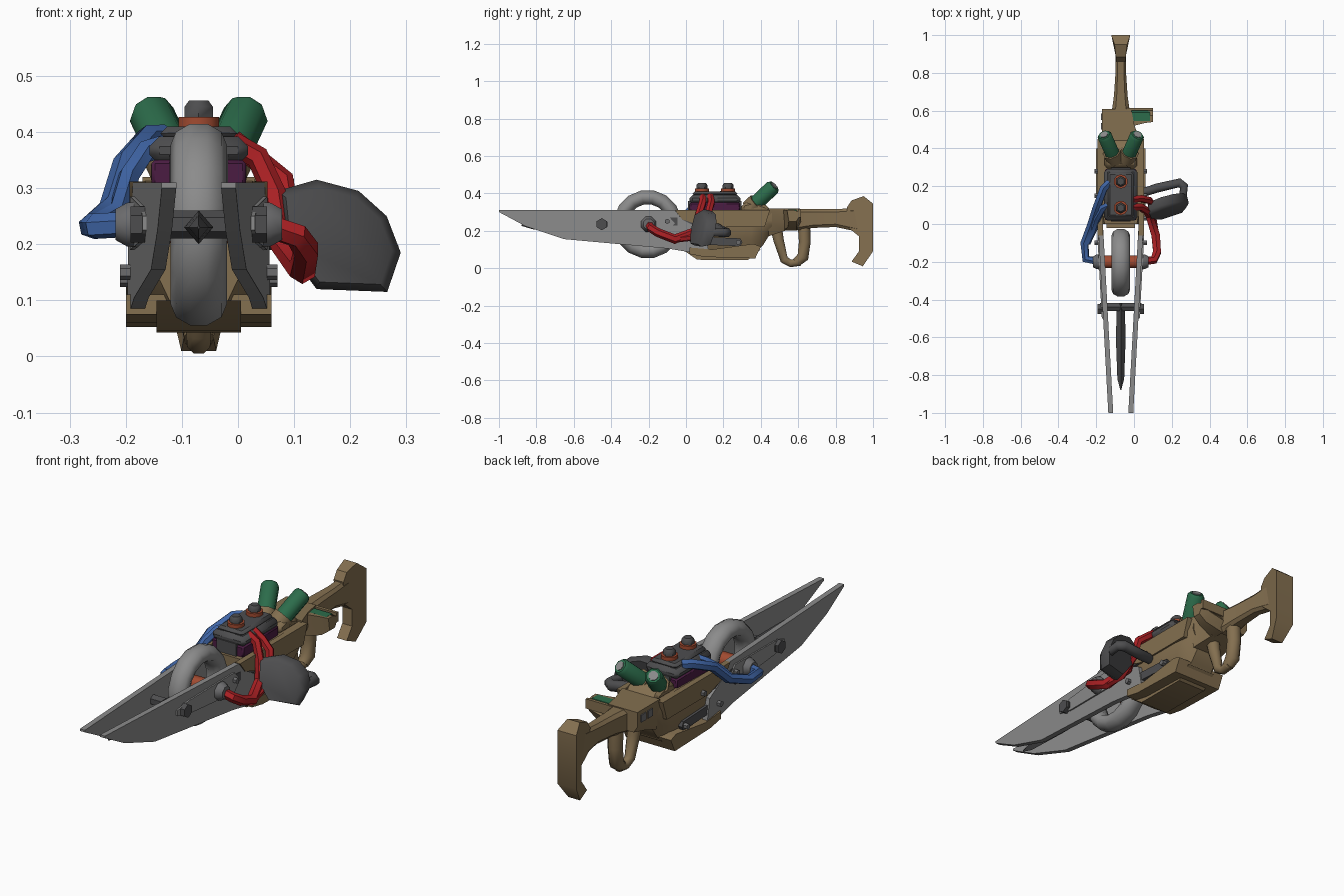
import bpy, bmesh, math
from mathutils import Vector

if "Cube" in bpy.data.objects:
    bpy.data.objects.remove(bpy.data.objects["Cube"])

CX = -0.07  # centre plane of the tool


def material(name, col):
    m = bpy.data.materials.new(name)
    m.diffuse_color = (*col, 1)
    m.use_nodes = True
    m.node_tree.nodes["Principled BSDF"].inputs["Base Color"].default_value = m.diffuse_color
    return m


STEEL = material("steel_grey", (0.26, 0.26, 0.26))
DARK = material("dark_grey", (0.075, 0.075, 0.078))
BROWN = material("brown", (0.23, 0.16, 0.08))
RED = material("red", (0.42, 0.015, 0.018))
BLUE = material("blue", (0.05, 0.13, 0.38))
GREEN = material("green", (0.025, 0.15, 0.07))
ORANGE = material("rust_orange", (0.36, 0.07, 0.03))
PURPLE = material("purple", (0.07, 0.012, 0.055))
MID = material("mid_grey", (0.15, 0.15, 0.155))


def finish(name, bm, mat, bevel=0.0, angle=35):
    bmesh.ops.recalc_face_normals(bm, faces=bm.faces)
    me = bpy.data.meshes.new(name)
    bm.to_mesh(me)
    bm.free()
    me.materials.append(mat)
    ob = bpy.data.objects.new(name, me)
    bpy.context.collection.objects.link(ob)
    if bevel:
        b = ob.modifiers.new("bevel", 'BEVEL')
        b.width, b.segments, b.limit_method = bevel, 1, 'ANGLE'
    bpy.ops.object.select_all(action='DESELECT')
    ob.select_set(True)
    bpy.context.view_layer.objects.active = ob
    bpy.ops.object.shade_smooth_by_angle(angle=math.radians(angle))
    return ob


def loft(name, rings, mat, bevel=0.0, angle=35):
    """Skin a list of equal-sized point rings and cap both ends."""
    bm = bmesh.new()
    vs = [[bm.verts.new(p) for p in r] for r in rings]
    n = len(vs[0])
    for a, b in zip(vs, vs[1:]):
        for i in range(n):
            j = (i + 1) % n
            bm.faces.new((a[i], a[j], b[j], b[i]))
    bm.faces.new(vs[0])
    bm.faces.new(vs[-1])
    return finish(name, bm, mat, bevel, angle)


def prism(name, pts, x0, x1, mat, bevel=0.0):
    """Extrude a y,z profile in x; x0 and x1 may be functions of y."""
    f0 = x0 if callable(x0) else lambda y: x0
    f1 = x1 if callable(x1) else lambda y: x1
    return loft(name, [[(f(y), y, z) for y, z in pts] for f in (f0, f1)], mat, bevel)


def box(name, x, y, z, mat, bevel=0.0):
    return prism(name, [(y[0], z[0]), (y[1], z[0]), (y[1], z[1]), (y[0], z[1])], x[0], x[1], mat, bevel)


def tube(name, pts, r, mat, n=6, angle=50):
    """Sweep an n-sided section along a path; r may vary per point."""
    pts = [Vector(p) for p in pts]
    rs = r if isinstance(r, (list, tuple)) else [r] * len(pts)
    segs = [(b - a).normalized() for a, b in zip(pts, pts[1:])]
    side = segs[0].cross(Vector((0, 0, 1)))
    if side.length < 0.1:
        side = Vector((1, 0, 0))
    side.normalize()
    prev, rings = segs[0], []
    for i, p in enumerate(pts):
        t = (segs[max(i - 1, 0)] + segs[min(i, len(segs) - 1)]).normalized()
        side = prev.rotation_difference(t) @ side
        prev = t
        up = t.cross(side)
        rings.append([p + rs[i] * (side * math.cos(a) + up * math.sin(a))
                      for a in (2 * math.pi * (k + 0.5) / n for k in range(n))])
    return loft(name, rings, mat, 0, angle)


# Twin blades, splayed outwards towards the rear
BLADE = [(-1, .31), (-.06, .31), (-.02, .26), (.1, .2), (.12, .1), (.02, .085), (-.1, .105),
         (-.65, .155), (-.86, .225), (-1, .3)]
PLATE = [(-.5, .25), (-.42, .268), (-.1, .285), (-.06, .24), (-.1, .19), (-.42, .205), (-.5, .225)]


def splay(s, off):
    return lambda y: CX + s * (0.052 + 0.06 * (y + 1) / 1.1 + off)


for s, tag in ((-1, "left"), (1, "right")):
    prism(f"blade_{tag}", BLADE, splay(s, -.012), splay(s, .014), STEEL)
    prism(f"blade_stiffener_{tag}", PLATE, splay(s, .01), splay(s, .021), STEEL)
    # Pivot nuts, axle hub and linkage bars
    tube(f"front_nut_{tag}", [(CX + s * .08, -.45, .235), (CX + s * .122, -.45, .235)], .032, DARK)
    tube(f"axle_hub_{tag}", [(CX + s * .1, -.2, .235), (CX + s * .128, -.2, .235), (CX + s * .148, -.2, .235)],
         [.045, .042, .03], MID, 8)
    for nm, ya, yb, za, zb, xo in (("upper", -.1, .15, .25, .245, .118), ("lower", .03, .28, .15, .138, .12)):
        w = .021
        prof = [(ya - w, za), (ya - w / 2, za + w), (yb + w / 2, zb + w), (yb + w, zb),
                (yb + w / 2, zb - w), (ya - w / 2, za - w)]
        prism(f"{nm}_link_{tag}", prof, CX + s * .1, CX + s * xo, DARK)
        for y, z in ((ya, za), (yb, zb)):
            tube(f"{nm}_link_bolt_{tag}", [(CX + s * .11, y, z), (CX + s * (xo + .02), y, z)], .014, MID)

# Crossbar and centre spike
tube("crossbar", [(CX - .11, -.44, .235), (CX + .11, -.44, .235)], .025, DARK)
loft("centre_spike", [[(CX - w, y, .23), (CX, y, .23 + h), (CX + w, y, .23), (CX, y, .23 - h)]
                      for y, w, h in ((-.42, .02, .03), (-.6, .026, .03), (-.82, .018, .022), (-.88, .002, .004))], DARK)

# Wheel ring and axle
bm = bmesh.new()
N, M = 16, 10
grid = [[bm.verts.new((CX + .05 * math.cos(b), -.205 + (.145 + .04 * math.sin(b)) * math.cos(a),
                       .235 + (.145 + .04 * math.sin(b)) * math.sin(a)))
         for b in (2 * math.pi * j / M for j in range(M))]
        for a in (2 * math.pi * (i + .5) / N for i in range(N))]
for i in range(N):
    for j in range(M):
        bm.faces.new((grid[i][j], grid[(i + 1) % N][j], grid[(i + 1) % N][(j + 1) % M], grid[i][(j + 1) % M]))
finish("wheel_ring", bm, STEEL, 0, 60)
tube("wheel_axle", [(CX - .115, -.2, .235), (CX + .115, -.2, .235)], .036, ORANGE, 8)

# Main body shell
loft("body_shell", [[(CX - w * .9, y, zt), (CX + w * .9, y, zt), (CX + w, y, zt - .06), (CX + w * .9, y, (zt + zb) / 2 - .03),
                     (CX + w * .55, y, zb), (CX - w * .55, y, zb), (CX - w * .9, y, (zt + zb) / 2 - .03), (CX - w, y, zt - .06)]
                    for y, w, zt, zb in ((0, .095, .3, .1), (.12, .118, .305, .06), (.35, .118, .31, .06),
                                         (.41, .112, .31, .12), (.46, .1, .315, .2))], BROWN)
for s in (-1, 1):
    prism("body_cheek", [(-.06, .312), (.45, .312), (.42, .22), (.1, .22), (-.02, .26)], CX + s * .095, CX + s * .123, BROWN)
base = [(.02, .075), (.1, .06), (.37, .052), (.4, .115), (.36, .13), (.14, .1), (.02, .11)]
prism("base_flange", base, CX - .13, CX + .13, BROWN)
prism("base_keel", [(-.02, .1), (.06, .045), (.33, .043), (.4, .1)], CX - .075, CX + .075, BROWN)
prism("rear_cowl", [(.29, .3), (.3, .345), (.36, .36), (.43, .335), (.46, .3)], CX - .085, CX + .085, BROWN, .015)

# Engine block with purple skirt and filler caps
box("engine_skirt", (CX - .084, CX + .084), (.02, .29), (.295, .35), PURPLE, .006)
box("engine_front_pillar", (CX - .052, CX + .052), (.012, .298), (.295, .36), DARK)
box("engine_block", (CX - .088, CX + .088), (.018, .292), (.342, .392), DARK, .018)
box("engine_cover", (CX - .068, CX + .068), (.035, .275), (.385, .41), DARK, .012)
for y in (.085, .225):
    tube("cap_collar", [(CX, y, .4), (CX, y, .427)], .038, ORANGE, 10)
    tube("cap", [(CX, y, .425), (CX, y, .445), (CX, y, .456)], [.029, .029, .02], DARK)

# Angled canisters in brown sockets
for s in (-1, 1):
    a, b = Vector((CX + s * .03, .34, .315)), Vector((CX + s * .088, .472, .44))
    tube("canister_socket", [a, a.lerp(b, .3)], .05, BROWN, 8)
    tube("canister", [a, a.lerp(b, .93), b], [.041, .041, .032], GREEN, 8)
    tube("canister_end", [a.lerp(b, .99), a.lerp(b, 1.02)], .022, STEEL, 8)

# Rear receiver, stock and shoulder butt
loft("receiver", [[(x0, y, .32), (x1, y, .32), (x1, y, .25), (x1 - .02, y, zb), (x0 + .02, y, zb), (x0, y, .25)]
                  for y, x0, x1, zb in ((.44, -.17, .03, .17), (.53, -.17, .0, .2), (.61, -.17, -.015, .22))], BROWN)
loft("stock_arm", [[(CX - w, y, zt - .015), (CX - w * .6, y, zt), (CX + w * .6, y, zt), (CX + w, y, zt - .015),
                    (CX + w, y, zb + .015), (CX + w * .6, y, zb), (CX - w * .6, y, zb), (CX - w, y, zb + .015)]
                   for y, w, zt, zb in ((.58, .05, .315, .2), (.68, .036, .315, .215), (.8, .028, .315, .22),
                                        (.94, .026, .325, .19))], BROWN)


def butt(s):
    return lambda y: CX + s * (.026 + .024 * max(0, (y - .93) / .07))


prism("shoulder_butt", [(.86, .325), (.885, .362), (.95, .385), (1, .345), (1, .09), (.945, .01), (.885, .035),
                        (.925, .09), (.925, .17), (.87, .215)], butt(-1), butt(1), BROWN)

# Grip loop
tube("grip", [(CX, .63, .24), (CX, .635, .14), (CX, .625, .06), (CX, .59, .03)], [.036, .034, .034, .026], BROWN, 8)
tube("trigger_guard", [(CX, .48, .23), (CX, .495, .15), (CX, .525, .045), (CX, .56, .025), (CX, .61, .035)],
     [.034, .03, .024, .022, .024], BROWN, 8)

# Side chute with green window, and vent slots opposite
loft("chute", [[(x, ya, .312), (x, .575, .312), (x, .615, zb + .045), (x, .59, zb), (x, ya + .01, zb)]
               for x, ya, zb in ((-.04, .51, .2), (.06, .535, .22), (.1, .54, .25))], BROWN)
loft("chute_window", [[(x, .545, .313), (x, .59, .313), (x, .612, .27)] for x in (-.02, .085)], GREEN)
box("chute_rim", (-.04, .1), (.6, .615), (.27, .316), BROWN)
for y in (.5, .55):
    box("vent_slot", (-.175, -.168), (y, y + .035), (.265, .3), MID)

# Hand guard: curved shell with a bar behind it
rings = []
for dy, k in ((0, .86), (.025, 1), (.07, .9)):
    rings.append([(.18 + (x - .18) * k, .005 + .3 * (x - .08) + .25 * (z - .12) + dy, .21 + (z - .21) * k)
                  for x, z in ((.07, .295), (.14, .315), (.215, .295), (.265, .25), (.29, .185),
                               (.266, .115), (.14, .12), (.08, .2))])
loft("hand_guard", rings, DARK, 0, 50)
tube("guard_bar", [(.03, .16, .22), (.12, .19, .2), (.24, .218, .19), (.265, .2, .19), (.255, .12, .19)],
     [.024, .026, .026, .024, .022], DARK, 8)

# Hoses from the engine to the axle
tube("red_hose_front", [(-.01, .09, .38), (.035, .09, .355), (.065, .07, .29), (.08, .05, .2), (.115, -.06, .155),
                        (.122, -.15, .19), (.105, -.19, .215), (.03, -.2, .24)],
     [.021, .021, .021, .023, .026, .024, .023, .022], RED)
tube("red_hose_rear", [(-.01, .13, .385), (.035, .135, .35), (.08, .125, .315), (.092, .11, .24), (.1, .03, .165),
                       (.115, -.06, .155)], .02, RED)
tube("blue_hose_rear", [(-.13, .22, .39), (-.16, .19, .39), (-.2, .08, .345), (-.225, 0, .265), (-.262, -.1, .232),
                        (-.255, -.185, .232), (-.17, -.2, .237)], .023, BLUE)
tube("blue_hose_front", [(-.13, .1, .375), (-.165, .085, .365), (-.195, .03, .32), (-.215, -.03, .255), (-.25, -.1, .235)],
     .02, BLUE)
